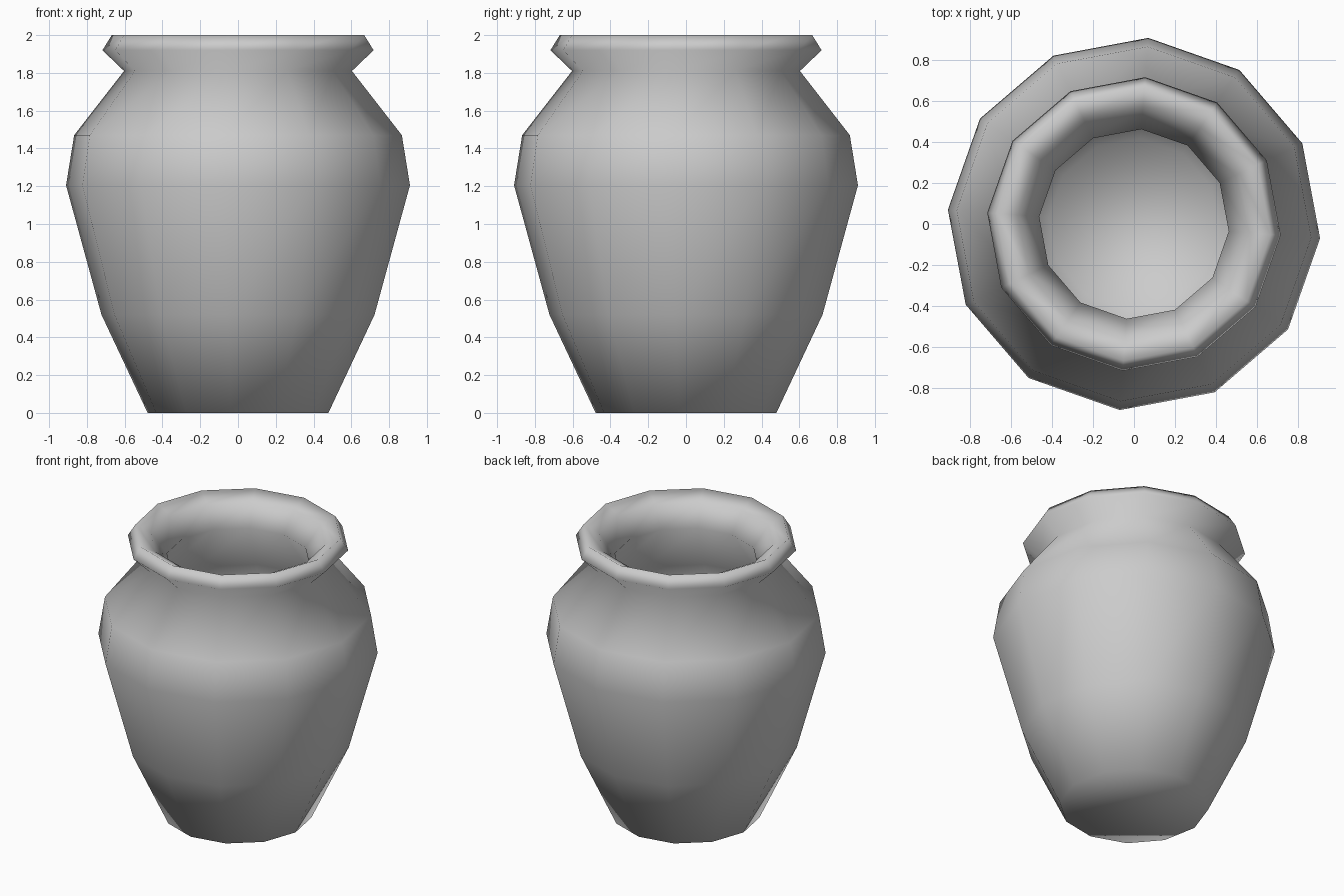
import bpy
import bmesh
from math import sin, cos, tau, radians

SIDES = 12
TWIST = radians(-4.4)

cube = bpy.data.objects.get("Cube")
if cube:
    bpy.data.objects.remove(cube, do_unlink=True)

# Radius and height, from the foot up the outside, over the lip, down the inside
PROFILE = [
    (0.48, 0.00), (0.725, 0.52), (0.913, 1.205), (0.87, 1.47),
    (0.605, 1.81), (0.72, 1.92), (0.67, 2.00),
    (0.57, 1.95), (0.465, 1.81),
    (0.75, 1.42), (0.78, 1.20), (0.60, 0.56), (0.42, 0.12),
]


def make_material(name, color):
    mat = bpy.data.materials.new(name)
    mat.use_nodes = True
    mat.diffuse_color = color
    mat.node_tree.nodes["Principled BSDF"].inputs["Base Color"].default_value = color
    return mat


def add_ring(bm, radius, z):
    angles = [TWIST + tau * i / SIDES for i in range(SIDES)]
    return [bm.verts.new((radius * cos(a), radius * sin(a), z)) for a in angles]


# Pot: one faceted lathe wall, closed by a base and an inside floor
bm = bmesh.new()
rings = [add_ring(bm, r, z) for r, z in PROFILE]
for low, high in zip(rings, rings[1:]):
    for i in range(SIDES):
        j = (i + 1) % SIDES
        bm.faces.new((low[i], low[j], high[j], high[i]))
bm.faces.new(rings[0][::-1])
bm.faces.new(rings[-1])
for face in bm.faces:
    face.smooth = True

mesh = bpy.data.meshes.new("pot")
bm.to_mesh(mesh)
bm.free()
mesh.materials.append(make_material("plain grey", (0.6, 0.6, 0.6, 1)))
pot = bpy.data.objects.new("pot", mesh)
bpy.context.collection.objects.link(pot)
